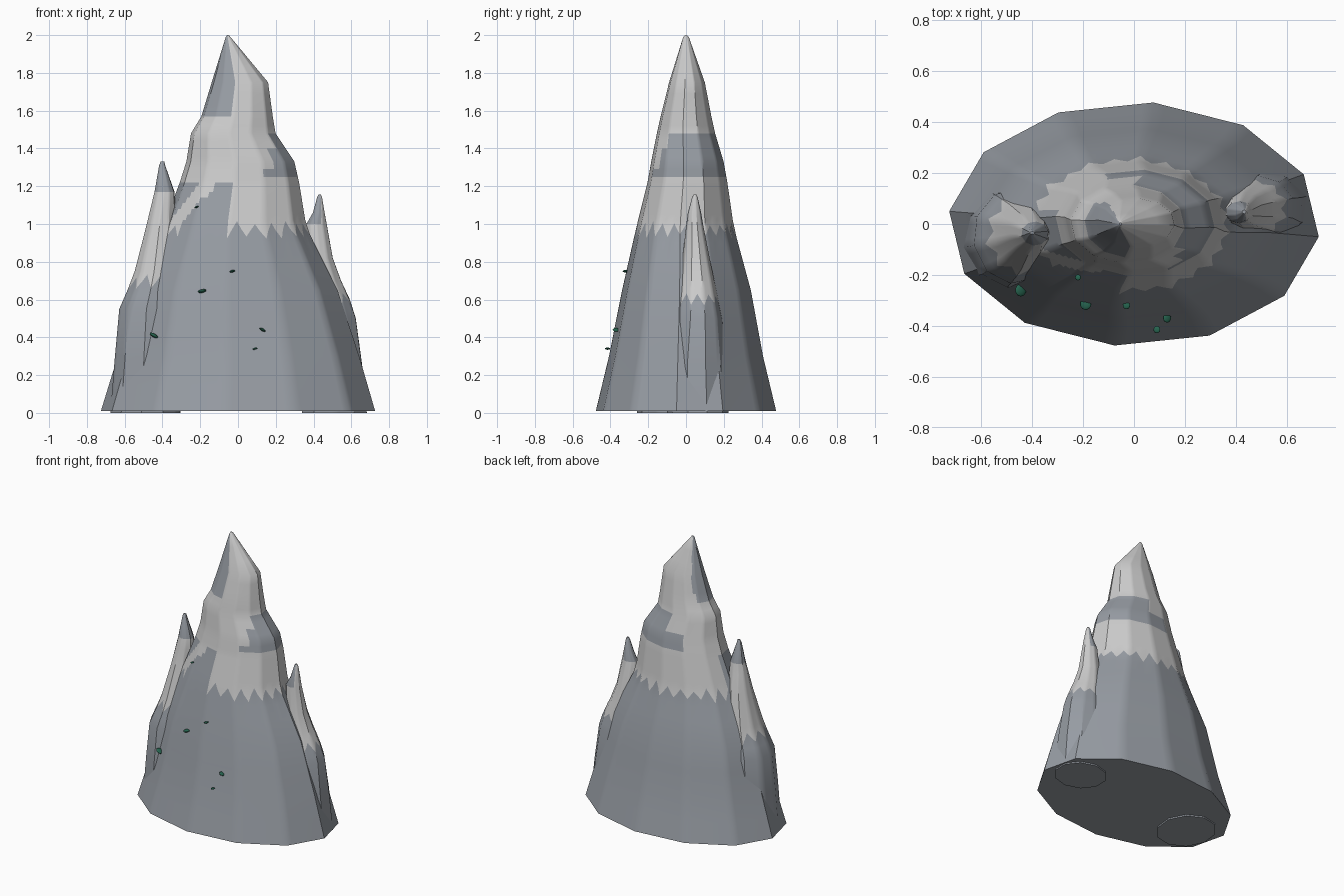
import bpy, bmesh, math, random
from mathutils import Euler

if "Cube" in bpy.data.objects:
    bpy.data.objects.remove(bpy.data.objects["Cube"])

random.seed(4)


def material(name, rgb):
    m = bpy.data.materials.new(name)
    m.diffuse_color = (*rgb, 1)
    m.use_nodes = True
    m.node_tree.nodes["Principled BSDF"].inputs["Base Color"].default_value = m.diffuse_color
    return m


ROCK = material("rock", (0.31, 0.335, 0.37))
SNOW = material("snow", (0.8, 0.8, 0.8))
GREEN = material("moss_green", (0.02, 0.13, 0.08))


def smooth(obj, angle):
    bpy.ops.object.select_all(action='DESELECT')
    obj.select_set(True)
    bpy.context.view_layer.objects.active = obj
    bpy.ops.object.shade_smooth_by_angle(angle=math.radians(angle))


def section(profile, z):
    """Interpolated left, right, front, back extents at height z."""
    for a, b in zip(profile, profile[1:]):
        if z <= b[0]:
            t = max(0, (z - a[0]) / (b[0] - a[0]))
            return [p + (q - p) * t for p, q in zip(a[1:], b[1:])]
    return profile[-1][1:]


def peak(name, profile, sides, offset, per_side, rows, line, jag, is_snow):
    """Faceted loft with a zigzag row at the snow line."""
    n = sides * per_side
    step = 2 * math.pi / sides
    zig = [(1 if i % 2 else -1) * jag * random.uniform(0.4, 1) for i in range(n // 2)]
    bm = bmesh.new()
    rings = []
    for z in rows:
        ring = []
        for i in range(n):
            k, t = divmod(i, per_side)
            t /= per_side
            a, b = offset + k * step, offset + (k + 1) * step
            c = math.cos(a) * (1 - t) + math.cos(b) * t
            s = math.sin(a) * (1 - t) + math.sin(b) * t
            h = z
            if z == line:
                j, half = divmod(i, 2)
                h += zig[j] if not half else (zig[j] + zig[(j + 1) % len(zig)]) / 2
            l, r, f, k2 = section(profile, h)
            ring.append(bm.verts.new(((l + r) / 2 + (r - l) / 2 * c,
                                      (f + k2) / 2 + (k2 - f) / 2 * s, h)))
        rings.append(ring)
    for r, (lo, hi) in enumerate(zip(rings, rings[1:])):
        zm = (rows[r] + rows[r + 1]) / 2
        for i in range(n):
            j = (i + 1) % n
            face = bm.faces.new((lo[i], lo[j], hi[j], hi[i]))
            ang = math.degrees(offset + (i + 0.5) * step / per_side) % 360
            face.material_index = int(zm > line and is_snow(ang, zm))
    bm.faces.new(rings[0][::-1])
    bm.faces.new(rings[-1])
    me = bpy.data.meshes.new(name)
    bm.to_mesh(me)
    bm.free()
    me.materials.append(ROCK)
    me.materials.append(SNOW)
    obj = bpy.data.objects.new(name, me)
    bpy.context.collection.objects.link(obj)
    smooth(obj, 35)
    return obj


# Main mountain: height, left, right, front, back
main = [(0.01, -.73, .73, -.48, .48), (0.3, -.64, .645, -.41, .41),
        (0.65, -.55, .53, -.34, .345), (0.98, -.40, .365, -.265, .255),
        (1.22, -.31, .325, -.205, .22), (1.33, -.275, .30, -.185, .20),
        (1.48, -.25, .20, -.155, .155), (1.57, -.195, .185, -.135, .135),
        (1.75, -.14, .16, -.09, .10), (1.99, -.065, -.04, -.015, .015),
        (2.0, -.057, -.048, -.005, .005)]


def main_snow(a, z):
    jig = 5 * math.sin(z * 40)
    if z > 1.57 and 135 + jig < a < 262:                  # bare summit flank
        return False
    if 1.25 < z < 1.47:                                   # bare band on the right
        reach = 295 if z < 1.3 else 310 if z < 1.4 else 325
        end = 115 if z < 1.36 else 85
        return not (a > reach or a < end)
    if z < 1.23 and 165 < a < 265:                        # bare front-left with streak
        u = a - (z - 1.08) * 130
        return 208 < u < 230
    return True


main_rows = [0.01, .15, .3, .48, .65, .8, .90, .97] + \
    [1.02 + .03 * i for i in range(7)] + [1.22, 1.25, 1.29, 1.33, 1.36, 1.4, 1.44,
                                         1.48, 1.52, 1.57, 1.63, 1.69, 1.75, 1.83,
                                         1.91, 1.99, 2.0]
peak("main_mountain", main, 12, math.radians(24), 8, main_rows, .97, .05, main_snow)

# Left side peak
left = [(0.0, -.68, -.30, -.26, .16), (0.3, -.655, -.30, -.25, .15),
        (0.55, -.632, -.30, -.235, .14), (0.72, -.557, -.31, -.19, .10),
        (0.97, -.492, -.325, -.125, .055), (1.17, -.443, -.335, -.085, .01),
        (1.31, -.418, -.385, -.05, -.02), (1.33, -.41, -.39, -.04, -.03)]
peak("left_peak", left, 10, 0.2, 4, [0, .3, .55, .62, .69, .75, .97, 1.1, 1.17, 1.31, 1.33],
     .69, .05, lambda a, z: z < 1.17)

# Right side peak
right = [(0.0, .33, .69, -.10, .225), (0.25, .34, .665, -.10, .215),
         (0.5, .345, .63, -.062, .19), (0.6, .35, .598, -.045, .17),
         (0.7, .352, .55, -.032, .15), (0.82, .355, .505, -.018, .125),
         (1.0, .36, .472, .002, .09), (1.06, .395, .46, .01, .08),
         (1.14, .418, .446, .032, .062), (1.155, .425, .44, .04, .055)]
peak("right_peak", right, 10, 0.3, 4, [0, .25, .5, .54, .6, .66, .7, .82, 1.0, 1.06, 1.14, 1.155],
     .6, .035, lambda a, z: z < 1.0 or a < 60 or a > 300)

# Small flat mossy stones on the front slope: x, y, z, radius
stones = [(-.445, -.26, .41, .025), (-.365, -.235, .55, .012), (-.19, -.315, .645, .023),
          (-.03, -.32, .75, .015), (.13, -.37, .44, .018), (.09, -.415, .34, .014),
          (-.22, -.21, 1.09, .012)]
for i, (x, y, z, r) in enumerate(stones):
    bpy.ops.mesh.primitive_ico_sphere_add(subdivisions=2, radius=r, location=(x, y, z))
    s = bpy.context.object
    s.name = f"stone_{i + 1}"
    s.scale = (1, 1, .4)
    s.rotation_euler = Euler((0, math.radians(30 if x < -.3 or x > .1 else -12), 0))
    s.data.materials.append(GREEN)
    smooth(s, 40)
